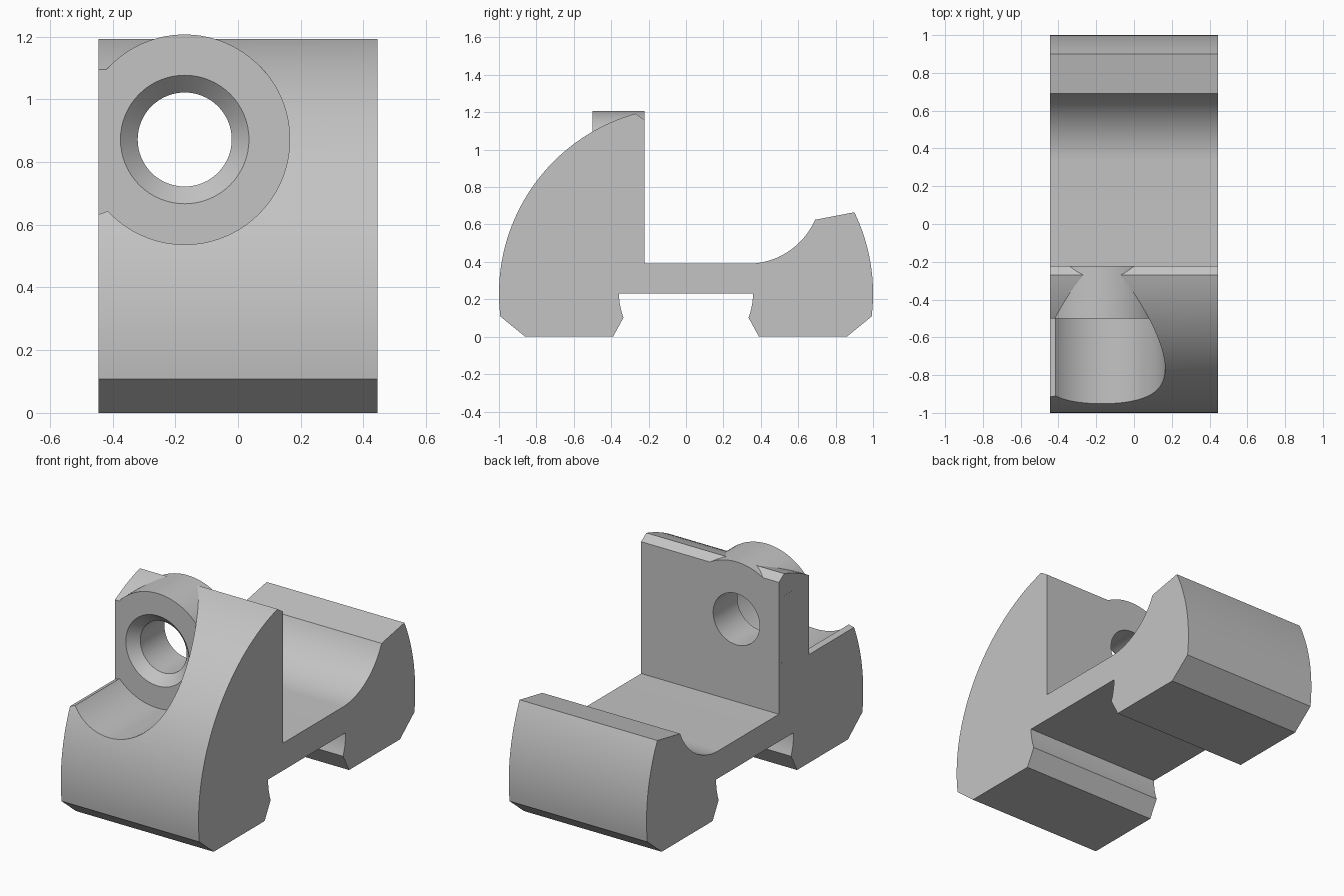
import bpy, bmesh
from math import cos, sin, radians

default = bpy.data.objects.get("Cube")
if default:
    bpy.data.objects.remove(default, do_unlink=True)

HALF = 0.445                 # half width of the bracket
BACK, SEAT = -0.222, -0.5    # rear of the upright, screw seat plane
HX, HZ = -0.17, 0.872        # screw hole axis
AXIS = (0, 0.23)             # centre of the outer round

grey = bpy.data.materials.new("plain grey")
grey.use_nodes = True
grey.diffuse_color = (0.55, 0.55, 0.55, 1)
grey.node_tree.nodes["Principled BSDF"].inputs["Base Color"].default_value = grey.diffuse_color


def arc(centre, r, start, end, n):
    angles = [radians(start + (end - start) * i / n) for i in range(n + 1)]
    return [(centre[0] + r * cos(a), centre[1] + r * sin(a)) for a in angles]


def loft(name, loops):
    """Closed solid through matching loops of points, capped at both ends."""
    bm = bmesh.new()
    rings = [[bm.verts.new(p) for p in loop] for loop in loops]
    n = len(rings[0])
    for a, b in zip(rings, rings[1:]):
        for i in range(n):
            j = (i + 1) % n
            bm.faces.new((a[i], a[j], b[j], b[i]))
    bm.faces.new(rings[0])
    bm.faces.new(rings[-1])
    bmesh.ops.recalc_face_normals(bm, faces=bm.faces)
    mesh = bpy.data.meshes.new(name)
    bm.to_mesh(mesh)
    bm.free()
    mesh.materials.append(grey)
    obj = bpy.data.objects.new(name, mesh)
    bpy.context.collection.objects.link(obj)
    return obj


def prism_y(name, outline, y0, y1):
    return loft(name, [[(x, y, z) for x, z in outline] for y in (y0, y1)])


def combine(target, tool, operation):
    mod = target.modifiers.new(tool.name, "BOOLEAN")
    mod.operation, mod.object, mod.solver = operation, tool, "EXACT"
    bpy.context.view_layer.objects.active = target
    bpy.ops.object.modifier_apply(modifier=mod.name)
    bpy.data.objects.remove(tool, do_unlink=True)


# Side profile: upright, flat web, rear jaw and undercut channel
profile = [(-0.86, 0)]
profile += arc(AXIS, 1, 187, 105.7, 40)
profile += [(BACK, 1.16), (BACK, 0.39)]
profile += arc((0.33, 0.783), 0.393, 270, 336.3, 20)
profile += arc(AXIS, 1, 25.8, -7, 16)
profile += [(0.86, 0), (0.39, 0)]
profile += arc(AXIS, 0.358, -21, 0, 5)
profile += arc(AXIS, 0.358, 180, 201, 5)
profile += [(-0.39, 0)]
bracket = loft("clamp_bracket", [[(x, y, z) for y, z in profile] for x in (-HALF, HALF)])

# Round boss behind the screw seat, trimmed flush with the side
boss = prism_y("screw_boss", arc((HX, HZ), 0.335, -145.2, 145.2, 72), SEAT, BACK)
combine(bracket, boss, "UNION")

# Open pocket in front of the seat, and its relief through the thin side
pocket = prism_y("pocket_cutter", arc((HX, HZ), 0.335, 0, 355, 71), -1.2, SEAT)
combine(bracket, pocket, "DIFFERENCE")
relief = prism_y("relief_cutter", [(-0.6, 0.575), (-0.412, 0.645), (-0.412, 1.3), (-0.6, 1.3)],
                 -1.2, SEAT)
combine(bracket, relief, "DIFFERENCE")

# Countersunk through hole
stations = [(-0.55, 0.255), (SEAT, 0.205), (SEAT + 0.055, 0.15), (0, 0.15)]
hole = loft("hole_cutter", [[(x, y, z) for x, z in arc((HX, HZ), r, 0, 354.375, 63)]
                            for y, r in stations])
combine(bracket, hole, "DIFFERENCE")

# Smooth rounds, crisp edges
bpy.ops.object.select_all(action="DESELECT")
bracket.select_set(True)
bpy.context.view_layer.objects.active = bracket
bpy.ops.object.shade_smooth_by_angle(angle=radians(12))
